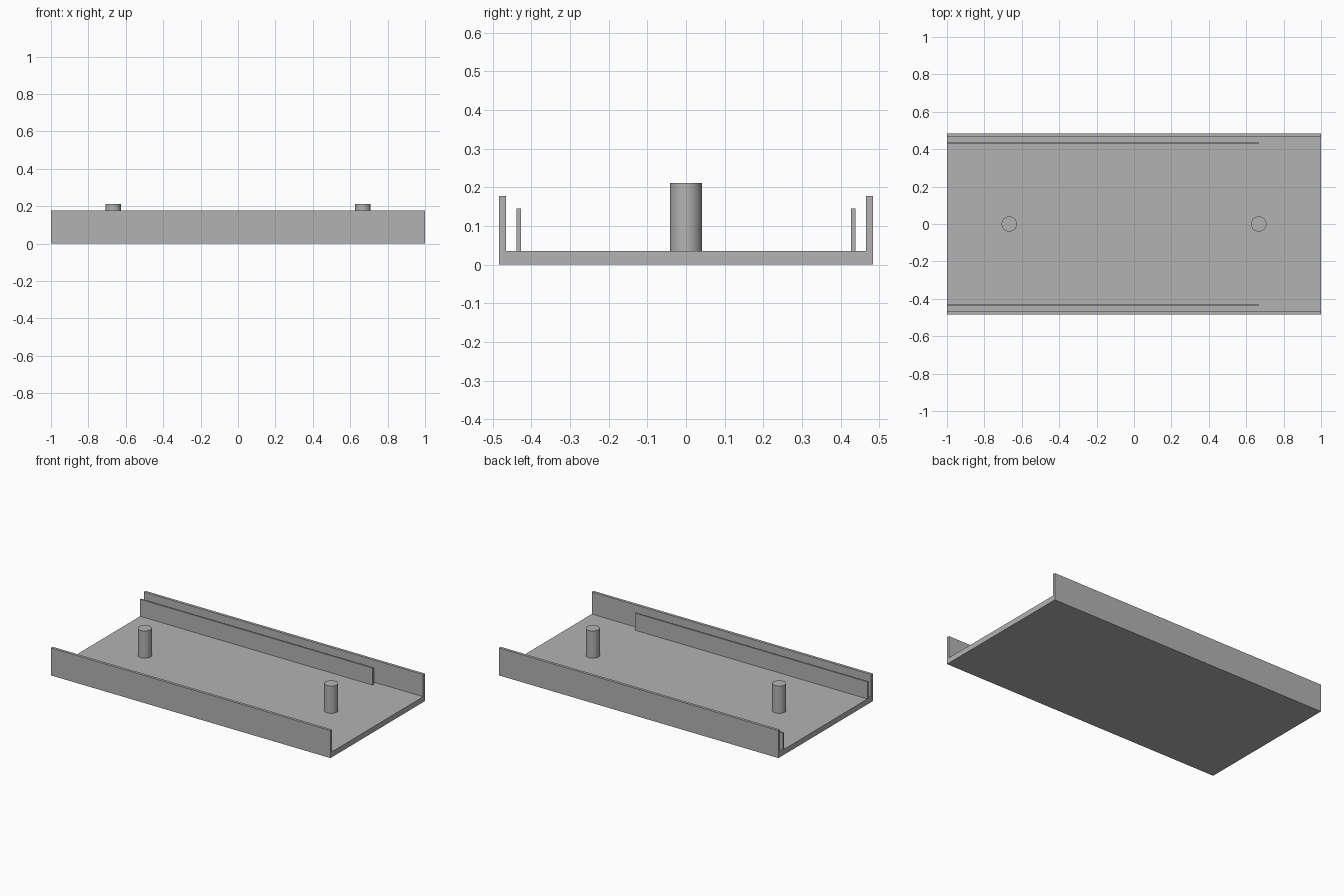
import bpy
import bmesh
import math
from mathutils import Matrix

cube = bpy.data.objects.get("Cube")
if cube:
    bpy.data.objects.remove(cube, do_unlink=True)

# Single plain grey
GREY = (0.45, 0.45, 0.45, 1)
grey = bpy.data.materials.new("plain grey")
grey.use_nodes = True
grey.diffuse_color = GREY
grey.node_tree.nodes["Principled BSDF"].inputs["Base Color"].default_value = GREY

# Main dimensions
HALF_LENGTH = 1.0
HALF_WIDTH = 0.483
WALL = 0.018
FLOOR = 0.035
WALL_TOP = 0.178
RAIL_INNER, RAIL_OUTER = 0.427, 0.438
RAIL_TOP = 0.145
RAIL_END = 0.665
PIN_X, PIN_RADIUS, PIN_TOP = 0.667, 0.041, 0.211


def add_object(name, bm):
    bmesh.ops.recalc_face_normals(bm, faces=bm.faces)
    mesh = bpy.data.meshes.new(name)
    bm.to_mesh(mesh)
    bm.free()
    mesh.materials.append(grey)
    obj = bpy.data.objects.new(name, mesh)
    bpy.context.collection.objects.link(obj)
    return obj


def extrude_profile(name, profile, x0, x1):
    """Extrude a closed (y, z) outline along x."""
    bm = bmesh.new()
    face = bm.faces.new([bm.verts.new((x0, y, z)) for y, z in profile])
    new = bmesh.ops.extrude_face_region(bm, geom=[face])["geom"]
    verts = [v for v in new if isinstance(v, bmesh.types.BMVert)]
    bmesh.ops.translate(bm, verts=verts, vec=(x1 - x0, 0, 0))
    return add_object(name, bm)


# Channel tray: floor with two side walls, open at both ends
inner = HALF_WIDTH - WALL
half = [(HALF_WIDTH, 0), (HALF_WIDTH, WALL_TOP), (inner, WALL_TOP), (inner, FLOOR)]
profile = half + [(-y, z) for y, z in reversed(half)]
extrude_profile("channel_tray", profile, -HALF_LENGTH, HALF_LENGTH)

# Thin inner rails, stopping short of the left end
for name, side in (("front_rail", -1), ("back_rail", 1)):
    a, b = side * RAIL_INNER, side * RAIL_OUTER
    extrude_profile(name, [(a, FLOOR), (b, FLOOR), (b, RAIL_TOP), (a, RAIL_TOP)],
                    -HALF_LENGTH, RAIL_END)

# Round pins standing on the floor
for name, side in (("right_pin", -1), ("left_pin", 1)):
    bm = bmesh.new()
    centre = (side * PIN_X, 0, (FLOOR + PIN_TOP) / 2)
    bmesh.ops.create_cone(bm, cap_ends=True, segments=48, radius1=PIN_RADIUS,
                          radius2=PIN_RADIUS, depth=PIN_TOP - FLOOR,
                          matrix=Matrix.Translation(centre))
    pin = add_object(name, bm)
    bpy.ops.object.select_all(action='DESELECT')
    pin.select_set(True)
    bpy.context.view_layer.objects.active = pin
    bpy.ops.object.shade_smooth_by_angle(angle=math.radians(30))
